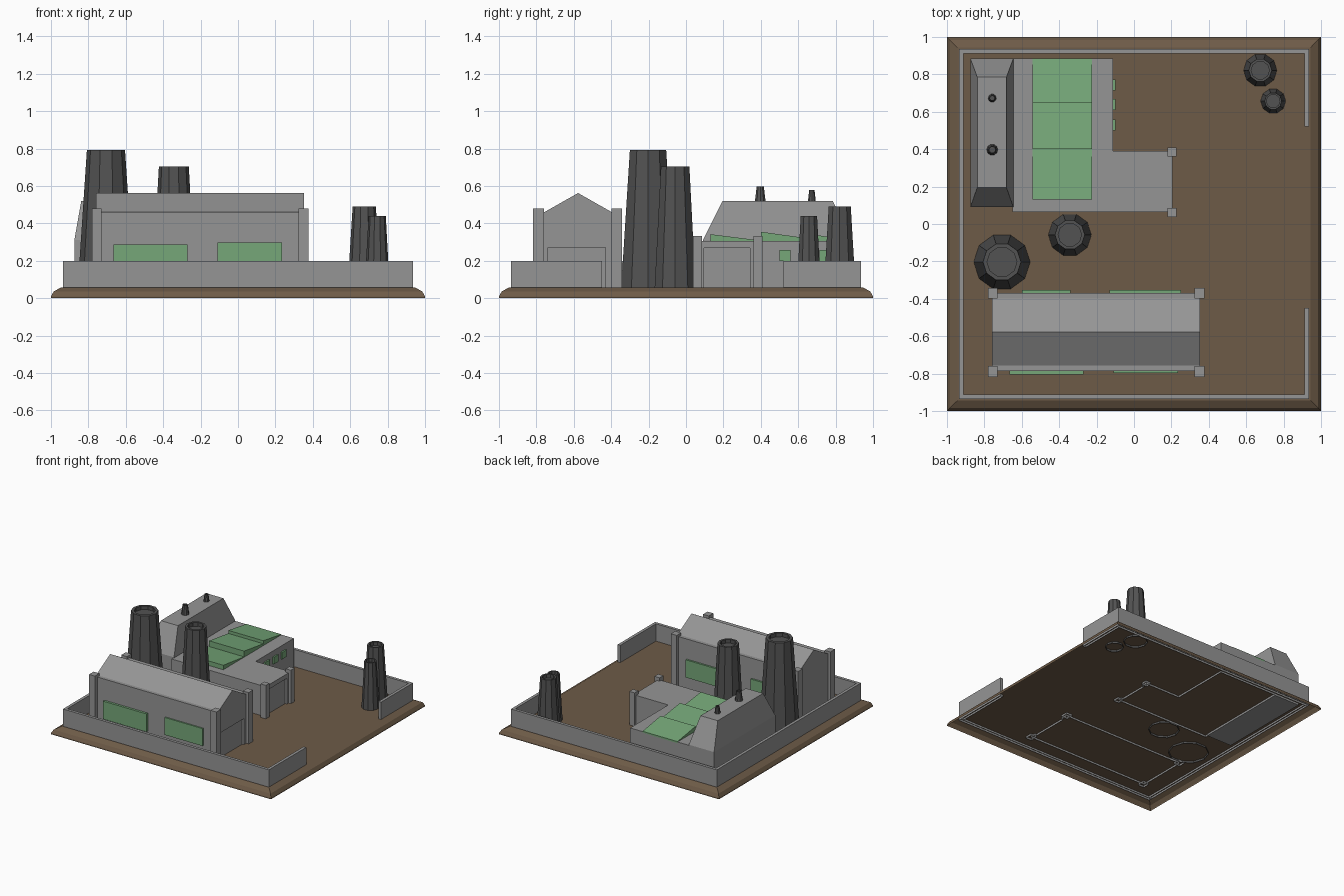
import bpy, bmesh, math

if "Cube" in bpy.data.objects:
    bpy.data.objects.remove(bpy.data.objects["Cube"])


def material(name, rgb):
    m = bpy.data.materials.new(name)
    m.diffuse_color = (*rgb, 1)
    m.use_nodes = True
    m.node_tree.nodes["Principled BSDF"].inputs["Base Color"].default_value = m.diffuse_color
    return m


GREY = material("concrete grey", (0.30, 0.30, 0.30))
DARK = material("chimney dark grey", (0.085, 0.085, 0.085))
DOOR = material("door grey", (0.125, 0.125, 0.125))
GREEN = material("window green", (0.18, 0.39, 0.19))
BROWN = material("earth brown", (0.155, 0.105, 0.064))


def finish(name, bm, mat):
    me = bpy.data.meshes.new(name)
    bm.to_mesh(me)
    bm.free()
    me.materials.append(mat)
    ob = bpy.data.objects.new(name, me)
    bpy.context.collection.objects.link(ob)
    return ob


def drop_floor(bm):
    """Remove the downward faces, leaving a shell open below."""
    low = [f for f in bm.faces if f.normal.z < -0.99 and f.calc_center_median().z < 0.05]
    bmesh.ops.delete(bm, geom=low, context='FACES')


def loft(name, rings, mat, open_floor=False):
    """Solid through rings of equal point count."""
    bm = bmesh.new()
    vs = [[bm.verts.new(p) for p in r] for r in rings]
    n = len(vs[0])
    for a, b in zip(vs, vs[1:]):
        for i in range(n):
            j = (i + 1) % n
            bm.faces.new((a[i], a[j], b[j], b[i]))
    bm.faces.new(vs[0][::-1])
    bm.faces.new(vs[-1])
    bmesh.ops.recalc_face_normals(bm, faces=bm.faces)
    bm.normal_update()
    if open_floor:
        drop_floor(bm)
    return finish(name, bm, mat)


def rect(x0, x1, y0, y1, z):
    return [(x0, y0, z), (x1, y0, z), (x1, y1, z), (x0, y1, z)]


def box(name, x0, x1, y0, y1, z0, z1, mat=GREY, open_floor=False):
    return loft(name, [rect(x0, x1, y0, y1, z0), rect(x0, x1, y0, y1, z1)], mat, open_floor)


def extrude_x(name, profile, x0, x1, mat):
    """Solid from a (y, z) profile swept along x."""
    return loft(name, [[(x, y, z) for y, z in profile] for x in (x0, x1)], mat)


def stack(name, x, y, z0, z1, r0, r1, rim=0.78, depth=0.03, n=10):
    """Tapered chimney with a sunken mouth."""
    rings = []
    for r, z in ((r0, z0), (r1, z1), (r1 * rim, z1), (r1 * rim, z1 - depth)):
        rings.append([(x + r * math.cos(2 * math.pi * i / n),
                       y + r * math.sin(2 * math.pi * i / n), z) for i in range(n)])
    return loft(name, rings, DARK, True)


def cut_door(ob, wall_x, y0, y1, top, depth=0.015):
    """Recess a doorway in the +x wall, colour its back panel, open the floor."""
    cutter = box("door_cutter", wall_x - depth, wall_x + 0.05, y0, y1, 0.0, top)
    cutter.hide_render = True
    mod = ob.modifiers.new("door", 'BOOLEAN')
    mod.operation, mod.object, mod.solver = 'DIFFERENCE', cutter, 'EXACT'
    bpy.context.view_layer.update()
    bm = bmesh.new()
    bm.from_object(ob, bpy.context.evaluated_depsgraph_get())
    ob.modifiers.clear()
    bpy.data.objects.remove(cutter)
    bm.normal_update()
    for f in bm.faces:
        inside = f.calc_center_median().x < wall_x - depth * 0.9
        f.material_index = 1 if inside and f.normal.x > 0.9 else 0
    drop_floor(bm)
    bm.to_mesh(ob.data)
    bm.free()
    ob.data.materials.clear()
    for m in (GREY, DOOR):
        ob.data.materials.append(m)


G = 0.058   # ground level
B = 0.042   # bottom of everything set into the ground

# Ground: shell with bevelled rim, open below
loft("ground", [rect(-h, h, -h, h, z) for h, z in
                ((1, 0), (1, 0.01), (0.985, 0.036), (0.945, G))], BROWN, True)

# Perimeter wall with a gate gap on the right side
W, V, T = 0.936, 0.912, 0.2
box("wall_front", -W, W, -W, -V, B, T, GREY, True)
box("wall_back", -W, W, V, W, B, T, GREY, True)
box("wall_left", -W, -V, -V, V, B, T, GREY, True)
box("wall_right_front", V, W, -V, -0.45, B, T, GREY, True)
box("wall_right_back", V, W, 0.52, V, B, T, GREY, True)

# Front hall with gabled roof and narrow eave ledges
hall = extrude_x("front_hall", [(-0.785, B), (-0.785, 0.46), (-0.757, 0.46), (-0.577, 0.562),
                                (-0.397, 0.46), (-0.368, 0.46), (-0.368, B)], -0.758, 0.354, GREY)
cut_door(hall, 0.354, -0.738, -0.43, 0.272)
for i, x in enumerate((-0.755, 0.35)):
    for j, y in enumerate((-0.788, -0.37)):
        box(f"hall_pillar_{i}{j}", x - 0.026, x + 0.026, y - 0.029, y + 0.029, B, 0.48, GREY, True)

# Hall windows, front and back
for i, (x0, x1, z0, z1) in enumerate(((-0.665, -0.27, 0.14, 0.287), (-0.11, 0.235, 0.155, 0.298))):
    box(f"hall_front_window_{i}", x0, x1, -0.804 + 0.008 * i, -0.78, z0, z1, GREEN)
for i, (x0, x1) in enumerate(((-0.6, -0.34), (-0.13, 0.25))):
    box(f"hall_back_window_{i}", x0, x1, -0.375, -0.353, 0.15, 0.295, GREEN)

# L-shaped rear building, one outline
L = [(-0.65, 0.065), (0.205, 0.065), (0.205, 0.39), (-0.112, 0.39), (-0.112, 0.885), (-0.65, 0.885)]
rear = loft("rear_building", [[(x, y, z) for x, y in L] for z in (B, 0.305)], GREY)
cut_door(rear, 0.205, 0.096, 0.342, 0.268)
for i, y in enumerate((0.061, 0.386)):
    box(f"wing_pillar_{i}", 0.18, 0.227, y - 0.024, y + 0.024, B, 0.333, GREY, True)

# Sawtooth skylights
for i, (y0, y1, top, low) in enumerate(((0.13, 0.40, 0.342, 0.308), (0.40, 0.65, 0.355, 0.32),
                                        (0.65, 0.885, 0.345, 0.308))):
    extrude_x(f"skylight_{i}", [(y0, 0.295), (y0, top), (y1, low), (y1, 0.295)],
              -0.543, -0.225, GREEN)

# Small windows on the rear building's right wall
for i, y in enumerate((0.5, 0.61, 0.715)):
    box(f"rear_window_{i}", -0.12, -0.1, y, y + 0.058, 0.2, 0.257, GREEN)

# Tall tapered block on the left with two vents
loft("furnace_block", [rect(-0.875, -0.645, 0.09, 0.885, B),
                       rect(-0.875, -0.645, 0.09, 0.885, 0.31),
                       rect(-0.838, -0.682, 0.195, 0.785, 0.52)], GREY)
stack("roof_vent_large", -0.758, 0.397, 0.51, 0.597, 0.031, 0.02, depth=0.01)
stack("roof_vent_small", -0.758, 0.673, 0.51, 0.578, 0.023, 0.015, depth=0.01)

# Chimneys
stack("chimney_tall", -0.706, -0.203, B, 0.792, 0.152, 0.102)
stack("chimney_middle", -0.343, -0.058, B, 0.705, 0.116, 0.08)
stack("chimney_corner_large", 0.675, 0.822, B, 0.49, 0.09, 0.062)
stack("chimney_corner_small", 0.744, 0.657, B, 0.44, 0.068, 0.046)
